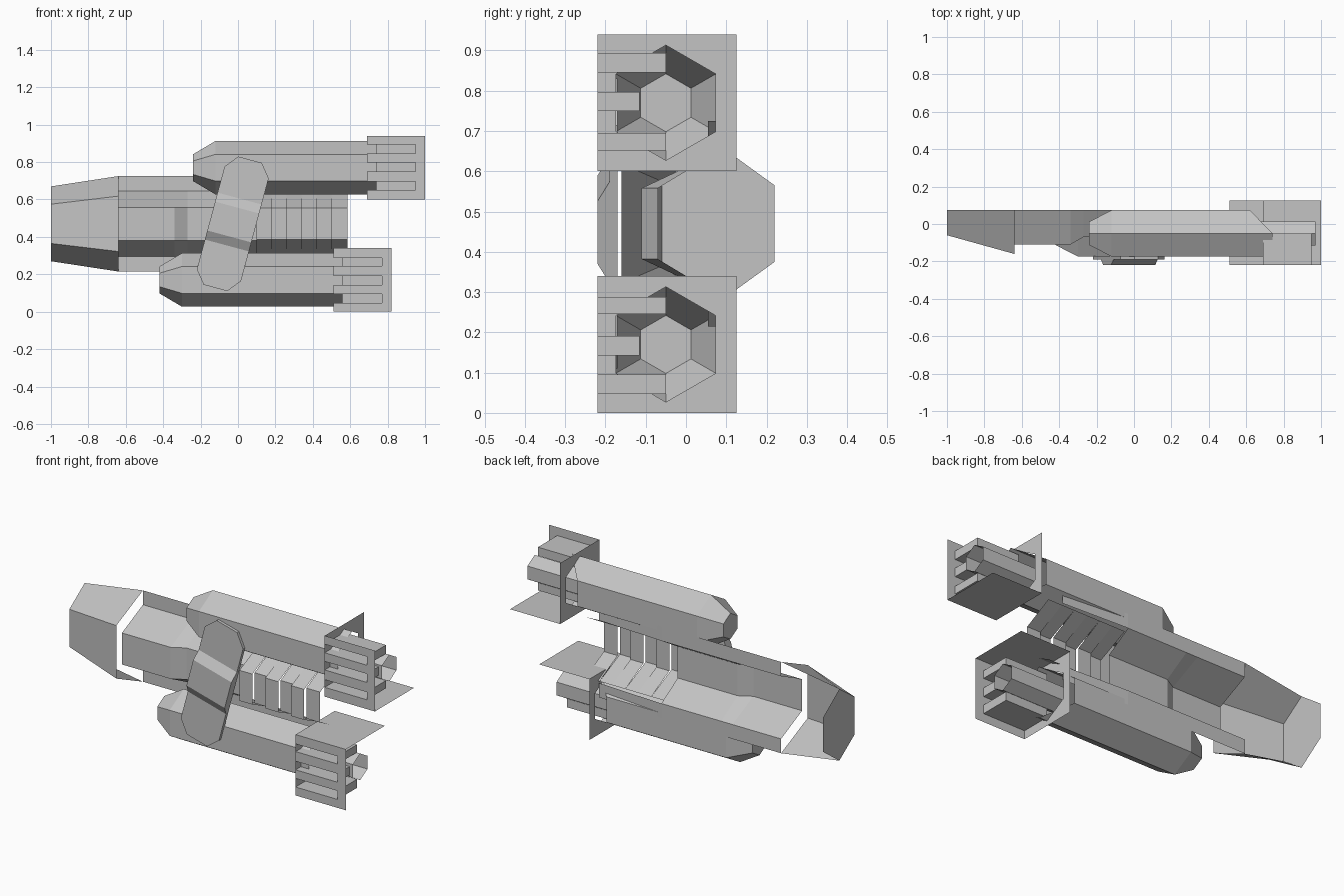
import bpy, bmesh, math
from mathutils import Vector

cube = bpy.data.objects.get("Cube")
if cube:
    bpy.data.objects.remove(cube, do_unlink=True)

grey = bpy.data.materials.new("hull grey")
grey.use_nodes = True
GREY = (0.55, 0.55, 0.55, 1)
grey.diffuse_color = GREY
grey.node_tree.nodes["Principled BSDF"].inputs["Base Color"].default_value = GREY


def finish(name, bm, move=None):
    """Turn a bmesh into an object, optionally remapping its points."""
    if move:
        for v in bm.verts:
            v.co = move(v.co)
    bmesh.ops.recalc_face_normals(bm, faces=bm.faces)
    mesh = bpy.data.meshes.new(name)
    bm.to_mesh(mesh)
    bm.free()
    mesh.materials.append(grey)
    obj = bpy.data.objects.new(name, mesh)
    bpy.context.collection.objects.link(obj)
    return obj


def loft(name, rings, closed=False, caps=(), move=None):
    """Skin between rings of points; caps lists the rings to fill."""
    bm = bmesh.new()
    rows = [[bm.verts.new(p) for p in ring] for ring in rings]
    n = len(rows[0])
    for a, b in zip(rows, rows[1:]):
        for i in range(n if closed else n - 1):
            j = (i + 1) % n
            bm.faces.new((a[i], a[j], b[j], b[i]))
    for c in caps:
        bm.faces.new(rows[c])
    return finish(name, bm, move)


def sheet(name, points, move=None):
    bm = bmesh.new()
    bm.faces.new([bm.verts.new(p) for p in points])
    return finish(name, bm, move)


MID = 0.47


def section(x, points):
    """Upper half profile (y, height above the middle), mirrored downward."""
    up = [(x, y, MID + h) for y, h in points]
    return up + [(x, y, MID - h) for y, h in reversed(points)]


# Nose: open-backed tapered shell with a full hexagonal end plate
nose_tip = [(0.075, 0.2), (-0.06, 0.105)]
loft("nose_shell", [section(-1, nose_tip),
                    section(-0.64, [(0.075, 0.255), (-0.16, 0.148)])])
sheet("nose_plate", section(-1, [(0.22, 0.095)] + nose_tip))

# Hull trough with a recessed centre panel
def hull(x, front):
    return section(x, [(0.075, 0.255), (0.075, 0.175), (front, 0.088)])


loft("hull_shell", [hull(-0.64, -0.11), hull(-0.34, -0.11),
                    hull(-0.27, -0.07), hull(0.1, -0.07)])

# Staggered ribs at the rear of the hull
edges = [0.1, 0.18, 0.26, 0.34, 0.42, 0.5, 0.585]
for i, (a, b) in enumerate(zip(edges, edges[1:])):
    front = -0.13 if i % 2 == 0 else -0.11
    profile = [(0.05, 0.168), (front, 0.085)]
    loft("hull_rib", [section(a, profile), section(b, profile)])
for s in (-1, 1):
    sheet("hull_side_rail", [(x, y, MID + s * h) for x, y, h in
          ((0.1, 0.075, 0.175), (0.1, 0.075, 0.255),
           (0.5, 0.055, 0.255), (0.5, 0.055, 0.175))])


# Engines: one above, one mirrored below and shifted toward the nose
def above(p):
    return p


def below(p):
    return Vector((p.x - 0.18, p.y, 2 * MID - p.z))


AXIS_Y, AXIS_Z = -0.05, 0.77


def hexagon(r, x_front, x_back=None):
    pts = []
    for k in range(6):
        a = math.radians(90 + 60 * k)
        y = AXIS_Y + r * math.cos(a)
        x = x_back if x_back is not None and y > AXIS_Y + 0.01 else x_front
        pts.append((x, y, AXIS_Z + r * math.sin(a)))
    return pts


X0, X1, SLOT_END = 0.69, 1.0, 0.95
Y0, Y1 = -0.22, 0.125
Z0, Z1 = 0.6, 0.94
slots = [(0.652, 0.695, -0.05), (0.749, 0.797, -0.115), (0.845, 0.893, -0.05)]

for label, move in (("upper", above), ("lower", below)):
    # Hexagonal pod with tapered nose, open at the tail, and its nozzle
    loft(label + "_engine_pod",
         [hexagon(0.072, -0.24), hexagon(0.143, -0.12),
          hexagon(0.143, 0.74, 0.62)], True, (0,), move)
    loft(label + "_engine_nozzle",
         [hexagon(0.074, 0.62), hexagon(0.074, 0.97)], True, (), move)

    # Square bulkhead with a hexagonal opening
    bm = bmesh.new()
    square = [(X0, Y0, Z0), (X0, Y1, Z0), (X0, Y1, Z1), (X0, Y0, Z1)]
    rim = []
    for loop in (square, hexagon(0.143, X0)):
        vs = [bm.verts.new(p) for p in loop]
        rim += [bm.edges.new((vs[i - 1], vs[i])) for i in range(len(vs))]
    bmesh.ops.triangle_fill(bm, use_beauty=True, edges=rim, normal=(1, 0, 0))
    finish(label + "_bulkhead", bm, move)

    # Inner shelf and slotted front guard
    sheet(label + "_shelf", [(X0, Y0, Z0), (X1, Y0, Z0), (X1, Y1, Z0), (X0, Y1, Z0)], move)
    sheet(label + "_guard_spine", [(SLOT_END, Y0, Z0), (X1, Y0, Z0),
                                   (X1, Y0, Z1), (SLOT_END, Y0, Z1)], move)
    lows = [Z0] + [s[1] for s in slots]
    highs = [s[0] for s in slots] + [Z1]
    for a, b in zip(lows, highs):
        sheet(label + "_guard_bar", [(X0, Y0, a), (SLOT_END, Y0, a),
                                     (SLOT_END, Y0, b), (X0, Y0, b)], move)
    for a, b, depth in slots:
        # Recess walls: floor, roof, end and back
        loft(label + "_guard_recess",
             [[(x, Y0, a), (x, depth, a), (x, depth, b), (x, Y0, b)]
              for x in (X0, SLOT_END)], False, (1,), move)

# Slanted strap across both pods, with a raised middle
tilt = Vector((0.26, 0, 0.965)).normalized()
across = Vector((tilt.z, 0, -tilt.x))
centre = Vector((-0.028, 0, MID))
stations = [(-0.355, 0.065, -0.19), (-0.285, 0.122, -0.19), (-0.12, 0.122, -0.19),
            (-0.07, 0.122, -0.22), (0.09, 0.122, -0.22),
            (0.14, 0.122, -0.19), (0.285, 0.122, -0.19), (0.355, 0.065, -0.19)]
rings = []
for t, w, y in stations:
    ring = []
    for side, depth in ((-1, y), (1, y), (1, -0.17), (-1, -0.17)):
        p = centre + tilt * t + across * (w * side)
        ring.append((p.x, depth, p.z))
    rings.append(ring)
loft("strap", rings, True, (0, -1))
